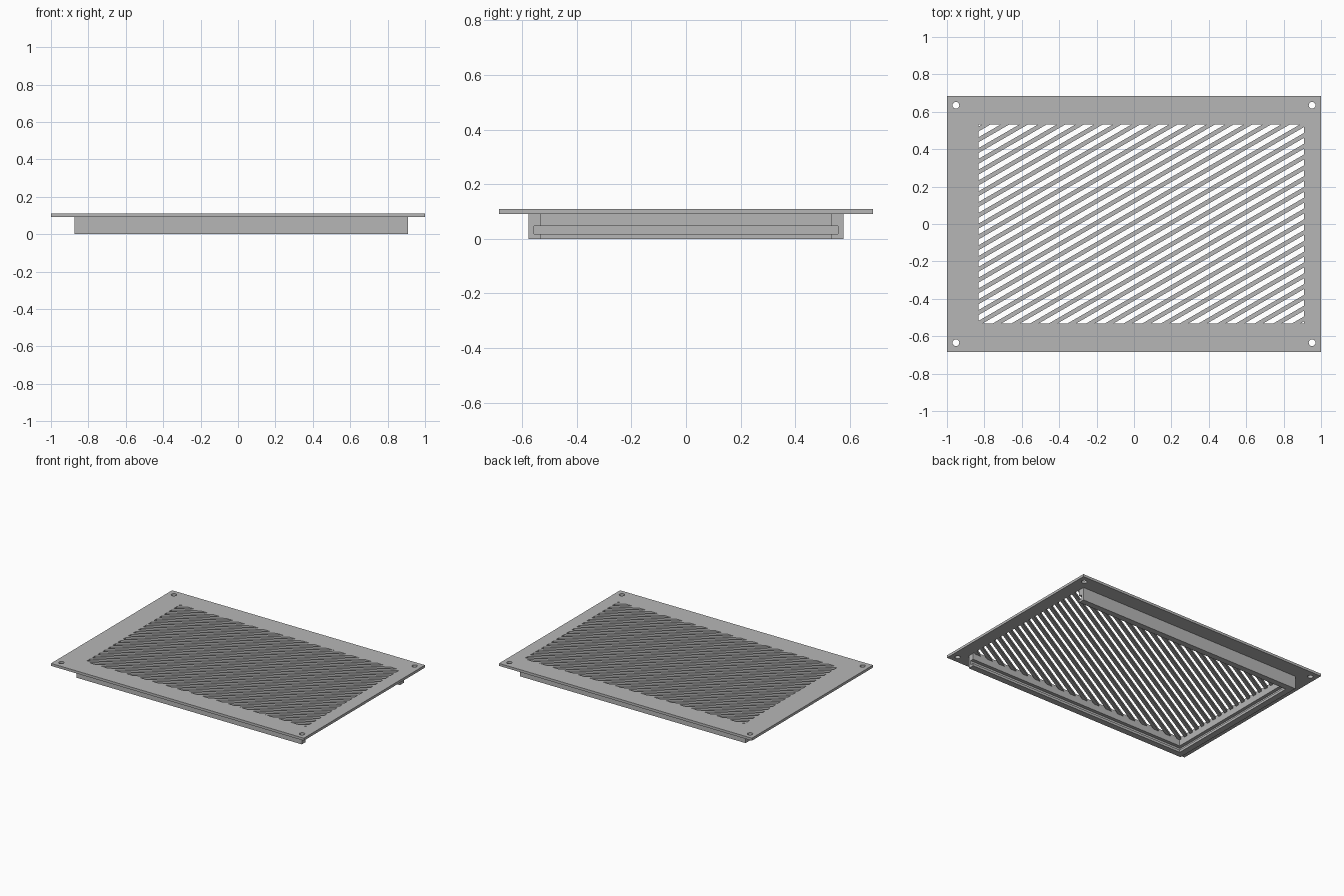
import bpy, bmesh
from math import radians, cos, sin
from mathutils import Vector, Matrix

old = bpy.data.objects.get("Cube")
if old:
    bpy.data.objects.remove(old, do_unlink=True)

# Main dimensions
HALF_Y = 0.684
Z_LOW, Z_TOP = 0.092, 0.11
X0, X1, Y1 = -0.831, 0.908, 0.532      # grille opening
PITCH, SLOT, ANGLE = 0.05, 0.027, radians(30)
PHASE = 0.0

grey = bpy.data.materials.new("plain_grey")
grey.use_nodes = True
grey.diffuse_color = (0.47, 0.47, 0.47, 1)
grey.node_tree.nodes["Principled BSDF"].inputs["Base Color"].default_value = grey.diffuse_color


def make_object(name, bm):
    bmesh.ops.recalc_face_normals(bm, faces=bm.faces)
    mesh = bpy.data.meshes.new(name)
    bm.to_mesh(mesh)
    bm.free()
    mesh.materials.append(grey)
    obj = bpy.data.objects.new(name, mesh)
    bpy.context.collection.objects.link(obj)
    return obj


def add_box(bm, size, centre, rotation=0.0):
    matrix = (Matrix.Translation(centre) @ Matrix.Rotation(rotation, 4, "Z")
              @ Matrix.Diagonal((*size, 1)))
    bmesh.ops.create_cube(bm, size=1, matrix=matrix)


def clip(bm, point, normal):
    """Trim everything beyond a plane and close the cut ends."""
    geom = bm.verts[:] + bm.edges[:] + bm.faces[:]
    cut = bmesh.ops.bisect_plane(bm, geom=geom, plane_co=point, plane_no=normal,
                                 clear_outer=True)
    edges = [e for e in cut["geom_cut"] if isinstance(e, bmesh.types.BMEdge)]
    bmesh.ops.holes_fill(bm, edges=edges, sides=0)


# Slot and screw hole cutter
bm = bmesh.new()
z_mid = (Z_LOW + Z_TOP) / 2
middle = Vector(((X0 + X1) / 2, 0, z_mid))
across = Vector((-sin(ANGLE), cos(ANGLE), 0))
for i in range(-19, 20):
    add_box(bm, (4, SLOT, 0.1), middle + across * (i + PHASE) * PITCH, ANGLE)
clip(bm, (X0, 0, 0), (-1, 0, 0))
clip(bm, (X1, 0, 0), (1, 0, 0))
clip(bm, (0, Y1, 0), (0, 1, 0))
clip(bm, (0, -Y1, 0), (0, -1, 0))
for sx in (-1, 1):
    for sy in (-1, 1):
        bmesh.ops.create_cone(bm, cap_ends=True, segments=24, radius1=0.018,
                              radius2=0.018, depth=0.1,
                              matrix=Matrix.Translation((sx * 0.952, sy * 0.635, z_mid)))
cutter = make_object("slot_cutter", bm)
cutter.hide_render = True

# Face plate with slanted slots
bm = bmesh.new()
add_box(bm, (2, 2 * HALF_Y, Z_TOP - Z_LOW), (0, 0, z_mid))
plate = make_object("grille_plate", bm)
mod = plate.modifiers.new("slots", "BOOLEAN")
mod.operation = "DIFFERENCE"
mod.solver = "EXACT"
mod.object = cutter
bpy.context.view_layer.objects.active = plate
bpy.ops.object.modifier_apply(modifier=mod.name)
bpy.data.objects.remove(cutter, do_unlink=True)

# Grooved filter channel: a profile swept round three sides, open at +x
profile = [(0, 0), (0.044, 0), (0.044, Z_LOW), (0, Z_LOW),
           (0, 0.048), (0.024, 0.048), (0.024, 0.018), (0, 0.018)]
bm = bmesh.new()
rings = []
for at_end, side in ((True, -1), (False, -1), (False, 1), (True, 1)):
    rings.append([bm.verts.new((X1 if at_end else X0 - d, side * (Y1 + d), z))
                  for d, z in profile])
for a, b in zip(rings, rings[1:]):
    for k in range(len(profile)):
        n = (k + 1) % len(profile)
        bm.faces.new((a[k], a[n], b[n], b[k]))
bm.faces.new(rings[0])
bm.faces.new(rings[-1])
make_object("filter_channel", bm)
